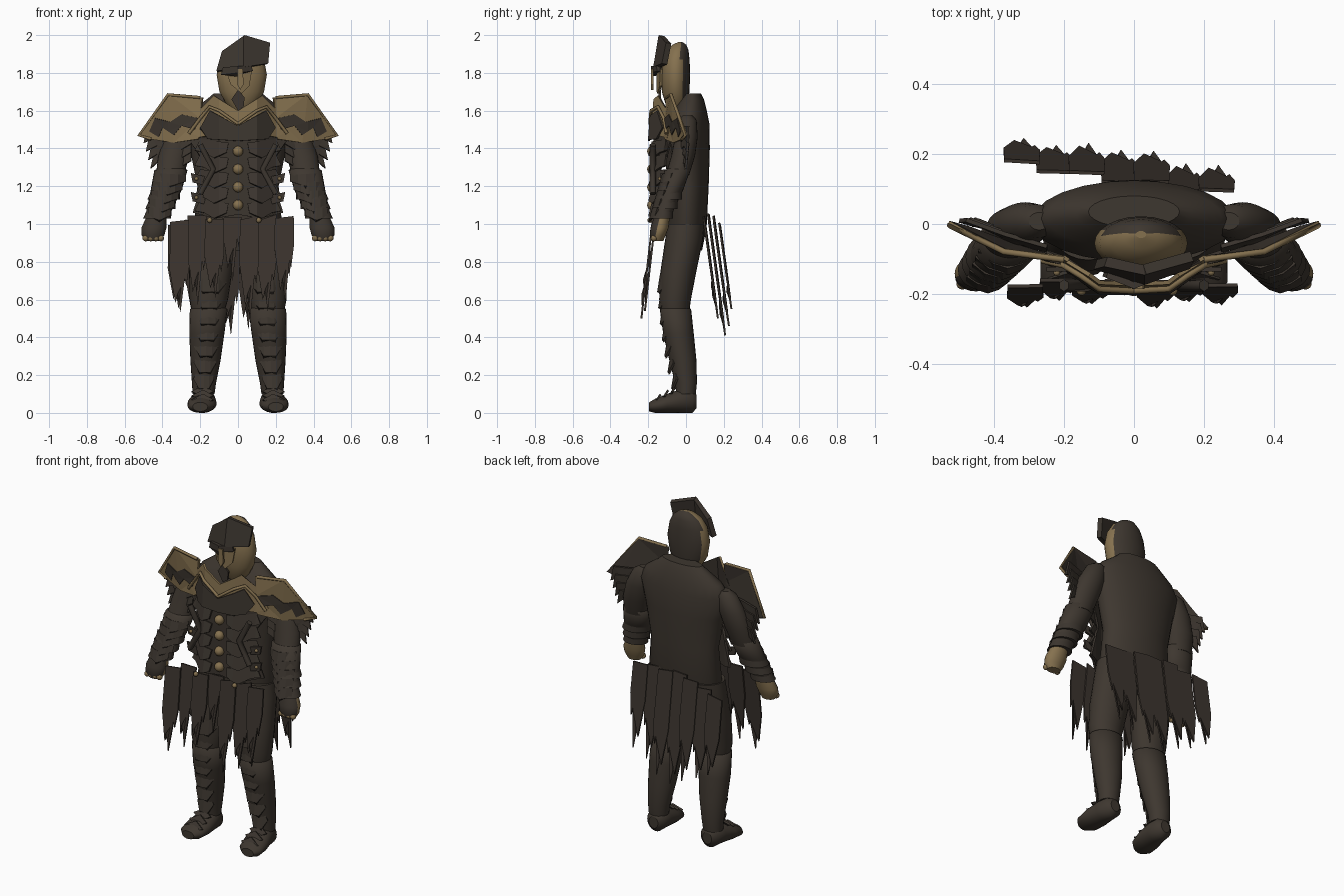
import bpy, bmesh, math, random
from mathutils import Vector

random.seed(4)
cube = bpy.data.objects.get("Cube")
if cube:
    bpy.data.objects.remove(cube, do_unlink=True)


def material(name, rgb):
    m = bpy.data.materials.new(name)
    m.use_nodes = True
    m.diffuse_color = (*rgb, 1)
    m.node_tree.nodes["Principled BSDF"].inputs["Base Color"].default_value = (*rgb, 1)
    return m


CLOTH = material("dark cloth", (.048, .038, .029))
ARMOR = material("dark leather", (.045, .036, .028))
STRIP = material("worn brown", (.044, .034, .027))
TAN = material("tan", (.235, .165, .078))
SIDES = (("left", 1), ("right", -1))


def finish(bm, name, mats):
    mesh = bpy.data.meshes.new(name)
    bm.to_mesh(mesh)
    bm.free()
    for m in mats:
        mesh.materials.append(m)
    ob = bpy.data.objects.new(name, mesh)
    bpy.context.scene.collection.objects.link(ob)
    return ob


def loft(name, rings, mats, rule=None, v=(0, 1, 0), n=24):
    """Smooth skin over elliptical rings given as (centre, radius x, radius v)."""
    bm = bmesh.new()
    u, v = Vector((1, 0, 0)), Vector(v)
    loops = []
    for c, ru, rv in rings:
        angles = [math.tau * i / n for i in range(n)]
        loops.append([bm.verts.new(Vector(c) + u * ru * math.cos(a) + v * rv * math.sin(a)) for a in angles])
    for a, b in zip(loops, loops[1:]):
        for i in range(n):
            bm.faces.new((a[i], a[(i + 1) % n], b[(i + 1) % n], b[i]))
    bm.faces.new(loops[0])
    bm.faces.new(loops[-1])
    bmesh.ops.recalc_face_normals(bm, faces=bm.faces[:])
    for f in bm.faces:
        f.smooth = len(f.verts) == 4
        if rule:
            f.material_index = int(rule(f.calc_center_median(), f.normal))
    return finish(bm, name, mats)


def plate(name, outline, depth, front, back=None, s=1, cuts=(), thick=.012):
    """Folded plate: an (x, z) outline bent by depth(x, z)."""
    bm = bmesh.new()
    bm.faces.new([bm.verts.new((x * s, 0, z)) for x, z in outline])
    for c in cuts:
        bmesh.ops.bisect_plane(bm, geom=bm.verts[:] + bm.edges[:] + bm.faces[:],
                               plane_co=(c * s, 0, 0), plane_no=(1, 0, 0))
    bmesh.ops.triangulate(bm, faces=bm.faces[:])
    for p in bm.verts:
        p.co.y = depth(p.co.x, p.co.z)
    bm.normal_update()
    if sum(f.normal.y for f in bm.faces) > 0:
        bmesh.ops.reverse_faces(bm, faces=bm.faces[:])
    ob = finish(bm, name, [front, back or front])
    mod = ob.modifiers.new("thickness", 'SOLIDIFY')
    mod.thickness, mod.offset, mod.material_offset = thick, -1, 1
    return ob


def tube(name, pts, r, mat):
    cu = bpy.data.curves.new(name, 'CURVE')
    cu.dimensions, cu.bevel_depth, cu.bevel_resolution, cu.use_fill_caps = '3D', r, 1, True
    sp = cu.splines.new('POLY')
    sp.points.add(len(pts) - 1)
    for p, co in zip(sp.points, pts):
        p.co = (*co, 1)
    cu.materials.append(mat)
    ob = bpy.data.objects.new(name, cu)
    bpy.context.scene.collection.objects.link(ob)


def ball(name, co, r, mat):
    bm = bmesh.new()
    bmesh.ops.create_uvsphere(bm, u_segments=14, v_segments=8, radius=r)
    for f in bm.faces:
        f.smooth = True
    ob = finish(bm, name, [mat])
    ob.location = co


def armor_y(x, z, out=0):
    """Depth of the front armour: flat at the chest, swept back and under at the shoulders."""
    a = abs(x)
    y = -.17 + .7 * max(0, min(a, .2) - .1) + .12 * max(0, a - .2) + .2 * max(0, a - .37)
    lean = -.08 + max(0, min(a, .4) - .2)
    return y + lean * min(.25, 1.69 - z) - out


FOLDS = (.1, .2, .37)

# Torso and hooded head
loft("torso", [((0, y, z), rx, ry) for z, y, rx, ry in (
    (.86, 0, .17, .085), (.98, .002, .235, .107), (1.2, .01, .215, .11), (1.4, .008, .255, .118),
    (1.53, .008, .29, .116), (1.6, .02, .25, .09), (1.66, .03, .165, .065), (1.69, .035, .13, .045))], [CLOTH])
loft("head", [((.02, y, z), rx, ry) for z, y, rx, ry in (
    (1.6, -.05, .05, .04), (1.64, -.05, .085, .06), (1.7, -.055, .118, .073), (1.79, -.055, .133, .077),
    (1.87, -.053, .118, .072), (1.92, -.045, .09, .058), (1.95, -.035, .05, .036), (1.963, -.03, .015, .01))],
    [TAN, CLOTH], lambda c, n: c.y > -.025)

# Cap plate, visor and mask
plate("cap_plate", [(-.115, 1.81), (-.085, 1.915), (.035, 2), (.17, 1.96), (.16, 1.85), (.02, 1.83)],
      lambda x, z: -.145 + .33 * abs(x - .03) - .17 * (2 - z), ARMOR, cuts=(.03,), thick=.03)
plate("visor", [(-.09, 1.79), (-.08, 1.83), (.07, 1.84), (.08, 1.81), (0, 1.8)],
      lambda x, z: -.185 + .4 * abs(x), ARMOR, cuts=(0,), thick=.02)
plate("face_mask", [(-.06, 1.8), (.075, 1.82), (.06, 1.73), (.02, 1.69), (-.04, 1.74)],
      lambda x, z: -.155 + .3 * abs(x - .01), TAN, ARMOR, cuts=(.01,))
plate("nose_guard", [(0, 1.82), (.025, 1.82), (.03, 1.74), (.012, 1.71), (-.005, 1.74)],
      lambda x, z: -.185, TAN, ARMOR)
plate("chin_guard", [(-.035, 1.66), (0, 1.71), (.035, 1.67), (.03, 1.62), (0, 1.6)],
      lambda x, z: -.145, ARMOR)

# Buttons down the breastplate
for i in range(4):
    ball("button", (0, -.178, 1.385 - .095 * i), .028, TAN)
for x in (-.15, .11):
    ball("belt_stud", (x, -.19, 1.02), .014, TAN)

for side, s in SIDES:
    # Breastplate halves with tan yoke and collar rim
    plate(side + "_yoke", [(0, 1.6), (.13, 1.68), (.2, 1.61), (.27, 1.49), (.25, 1.45), (.1, 1.48), (0, 1.46)],
          armor_y, TAN, ARMOR, s, FOLDS)
    plate(side + "_chest_panel", [(0, 1.52), (.15, 1.6), (.2, 1.51), (.16, 1.45), (0, 1.44)],
          lambda x, z: armor_y(x, z, .012), ARMOR, None, s, FOLDS)
    plate(side + "_breastplate", [(0, 1.47), (.2, 1.5), (.27, 1.46), (.2, 1.36), (.15, 1.29), (.19, 1.22),
                                  (.24, 1.06), (.12, 1.03), (0, 1.05)],
          lambda x, z: armor_y(x, z, -.015), ARMOR, None, s, FOLDS)
    for i in range(5):
        t = 1.45 - .08 * i
        plate(side + "_rib_scale", [(.05, t - .02), (.2, t), (.23, t - .06), (.18, t - .07), (.13, t - .1), (.06, t - .07)],
              lambda x, z: armor_y(x, z, -.012 + .25 * (t - z)), ARMOR, None, s, FOLDS)
    rim = [(0, 1.53), (.1, 1.6), (.15, 1.62), (.2, 1.56), (.26, 1.48)]
    tube(side + "_collar_rim", [(x * s, armor_y(x, z, .008), z) for x, z in rim], .009, TAN)
    chevron = [(.2, 1.42), (.13, 1.29), (.2, 1.16)]
    tube(side + "_lapel", [(x * s, -.175, z) for x, z in chevron], .017, ARMOR)
    for z in (1.25, 1.15):
        plate(side + "_side_buckle", [(.17, z), (.25, z + .02), (.24, z - .03), (.18, z - .045)],
              lambda x, z: -.135, ARMOR, None, s)
        ball(side + "_buckle_stud", (.22 * s, -.138, z - .01), .01, TAN)

    # Shoulder plate with rim, dark markings and ragged layers beneath
    plate(side + "_shoulder_plate", [(.19, 1.67), (.37, 1.69), (.53, 1.47), (.47, 1.45), (.34, 1.43), (.21, 1.45)],
          armor_y, TAN, ARMOR, s, FOLDS)
    edge = [(.2, 1.67), (.37, 1.685), (.525, 1.47), (.46, 1.45)]
    tube(side + "_shoulder_rim", [(x * s, armor_y(x, z), z) for x, z in edge], .009, TAN)
    plate(side + "_shoulder_marking", [(.47, 1.49), (.44, 1.56), (.36, 1.54), (.3, 1.58), (.21, 1.56),
                                       (.23, 1.5), (.3, 1.52), (.34, 1.47), (.4, 1.51), (.42, 1.46)],
          lambda x, z: armor_y(x, z, .007), ARMOR, None, s, FOLDS, .005)
    for i in range(4):
        t = 1.52 - .045 * i
        outer = .5 - .012 * i
        plate(side + "_shoulder_layer", [(.25, t), (outer - .02, t), (outer, t - .09), (.43, t - .06), (.4, t - .085),
                                         (.34, t - .055), (.3, t - .08), (.25, t - .05)],
              lambda x, z: armor_y(x, z, -.03 + .2 * (t - z)), ARMOR, None, s, FOLDS)

    # Arm, forearm and hand
    loft(side + "_upper_arm", [((x * s, y, z), rx, ry) for z, x, y, rx, ry in (
        (1.575, .27, .008, .03, .025), (1.55, .28, .008, .06, .048), (1.46, .31, .002, .08, .06),
        (1.36, .34, -.015, .082, .063), (1.26, .36, -.045, .075, .062))], [CLOTH])
    loft(side + "_forearm", [((x * s, y, z), rx, ry) for z, x, y, rx, ry in (
        (1.3, .35, -.04, .055, .045), (1.285, .355, -.045, .088, .068), (1.18, .38, -.08, .082, .065),
        (1.08, .415, -.115, .068, .053), (1.03, .43, -.13, .06, .048))], [CLOTH])
    for i in range(3):
        z, x, y, r = 1.17 - .05 * i, .384 + .017 * i, -.083 - .018 * i, .082 - .006 * i
        loft(side + "_bracer_band", [((x * s, y, z), r - .004, r - .02),
                                     ((x * s + .01 * s, y - .01, z - .04), r + .004, r - .01)], [ARMOR])
    loft(side + "_hand", [((x * s, y, z), rx, ry) for z, x, y, rx, ry in (
        (1.05, .43, -.125, .05, .04), (.98, .445, -.14, .066, .048), (.94, .45, -.15, .06, .042),
        (.91, .45, -.15, .04, .03))], [TAN, ARMOR], lambda c, n: n.y < -.2)
    for i in range(4):
        ball(side + "_finger", ((.408 + .027 * i) * s, -.17, .925), .017, TAN)
    for i in range(5):
        z0, xc, yc = 1.26 - .045 * i, .36 + .014 * i, -.128 - .013 * i
        w = .085 - .006 * i
        plate(side + "_bracer_scale", [(xc - w, z0), (xc + w, z0 + .01), (xc + w, z0 - .04), (xc, z0 - .06), (xc - w, z0 - .035)],
              lambda x, z: yc + 7 * (abs(x) - xc) ** 2 - .3 * (z0 - z), ARMOR, None, s, (xc - w / 2, xc, xc + w / 2))

    # Leg, shin and boot
    loft(side + "_thigh", [((x * s, y, z), rx, ry) for z, x, y, rx, ry in (
        (1, .13, -.003, .11, .1), (.92, .13, -.01, .122, .1), (.75, .145, -.04, .115, .095),
        (.6, .155, -.058, .102, .084), (.53, .158, -.058, .085, .075))], [CLOTH])
    loft(side + "_shin", [((x * s, y, z), rx, ry) for z, x, y, rx, ry in (
        (.56, .155, -.058, .08, .065), (.55, .155, -.056, .1, .083), (.42, .165, -.04, .093, .081),
        (.28, .172, -.017, .08, .072), (.16, .18, 0, .064, .058), (.1, .182, 0, .058, .052))], [CLOTH])
    loft(side + "_boot", [((x * s, y, z), rx, rz) for y, x, z, rx, rz in (
        (.055, .18, .06, .03, .035), (.035, .18, .063, .056, .063), (-.03, .183, .063, .065, .063),
        (-.1, .19, .05, .077, .05), (-.165, .197, .037, .07, .037), (-.195, .2, .032, .04, .024))],
        [CLOTH], v=(0, 0, 1))
    for i in range(3):
        z0, y0 = .145 - .022 * i, -.06 - .04 * i
        plate(side + "_boot_strap", [(.13, z0 - .03), (.185, z0), (.245, z0 - .03), (.19, z0 - .06)],
              lambda x, z: y0 - .6 * (z0 - z), ARMOR, None, s)
    for i in range(7):
        z0 = .74 - .085 * i
        xc, w = .145 + .006 * i, .085 - .005 * i
        y0 = -.137 + .004 * i + .0014 * i * i
        plate(side + "_leg_scale", [(xc - w * .6, z0), (xc + w * .6, z0), (xc + w, z0 - .05),
                                    (xc + w / 2, z0 - .1), (xc - w / 2, z0 - .1), (xc - w, z0 - .05)],
              lambda x, z: y0 + 6 * (abs(x) - xc) ** 2 - .16 * (z0 - z), ARMOR, None, s, (xc - w / 2, xc, xc + w / 2))


def strip(name, x, w, top, low, depth):
    """Flat hanging cloth strip with a torn lower end."""
    torn = [(0, 0), (1, 0), (1.02, .27), (.86, .16), (.78, .2), (.55, 0), (.4, .11), (.28, .06), (-.02, .25)]
    rip = random.uniform(.8, 1.2)
    pts = [(x + a * w, top + random.uniform(-.02, .02) if i < 2 else low + b * rip) for i, (a, b) in enumerate(torn)]
    plate(name, pts, depth, STRIP, thick=.01)


# Torn skirt: a front row and a skewed back row, neighbouring strips staggered in depth
FRONT_LOWS = (.53, .57, .61, .7, .5, .54, .58)
BACK_LOWS = (.55, .5, .46, .41, .44, .5, .54)
for i in range(7):
    x = -.36 + .0925 * i
    step = .014 * (i % 2)
    strip("front_skirt_strip", x, .1, 1.045 - .006 * abs(i - 3), FRONT_LOWS[i],
          lambda x, z: -.178 + step - .115 * (1.05 - z))
    strip("back_skirt_strip", x - .01, .1, 1.05 - .01 * abs(i - 4), BACK_LOWS[i],
          lambda x, z: .122 - .14 * (-.31 + .0925 * i) - step - .04 * (x + .31 - .0925 * i) + .14 * (1.05 - z))
